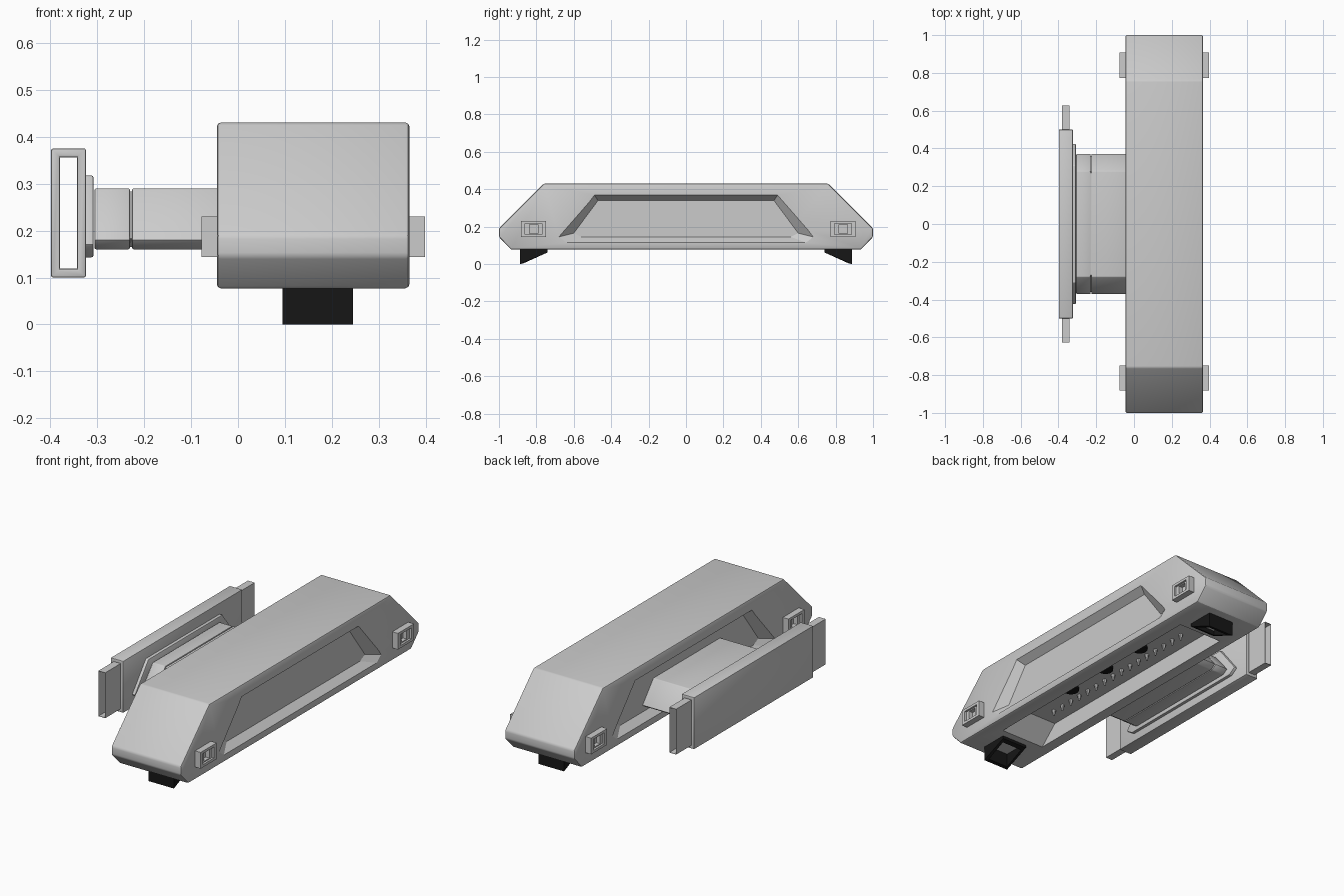
import bpy, math

if "Cube" in bpy.data.objects:
    bpy.data.objects.remove(bpy.data.objects["Cube"])

black = bpy.data.materials.new("black_rubber")
black.diffuse_color = (0.008, 0.008, 0.008, 1)
black.use_nodes = True
black.node_tree.nodes["Principled BSDF"].inputs["Base Color"].default_value = black.diffuse_color


def mesh_object(name, verts, faces, bevel=0, mat=None):
    me = bpy.data.meshes.new(name)
    me.from_pydata(verts, [], faces)
    ob = bpy.data.objects.new(name, me)
    bpy.context.collection.objects.link(ob)
    bpy.ops.object.select_all(action='DESELECT')
    ob.select_set(True)
    bpy.context.view_layer.objects.active = ob
    bpy.ops.object.mode_set(mode='EDIT')
    bpy.ops.mesh.select_all(action='SELECT')
    bpy.ops.mesh.normals_make_consistent(inside=False)
    bpy.ops.object.mode_set(mode='OBJECT')
    if bevel:
        m = ob.modifiers.new("bevel", 'BEVEL')
        m.width, m.segments = bevel, 2
        m.limit_method, m.angle_limit = 'ANGLE', math.radians(30)
        bpy.ops.object.modifier_apply(modifier="bevel")
        bpy.ops.object.shade_smooth_by_angle(angle=math.radians(30))
    if mat:
        me.materials.append(mat)
    return ob


def loft(name, x0, prof0, x1, prof1=None, **kw):
    """Solid between two (y, z) profiles at x0 and x1."""
    prof1 = prof1 or prof0
    n = len(prof0)
    verts = [(x0, y, z) for y, z in prof0] + [(x1, y, z) for y, z in prof1]
    faces = [(i, (i + 1) % n, n + (i + 1) % n, n + i) for i in range(n)]
    faces += [tuple(range(n)), tuple(range(n, 2 * n))]
    return mesh_object(name, verts, faces, **kw)


def tube(name, outer, inner, w0, w1, place, **kw):
    """Open ended tube; outer and inner are matching loops swept from w0 to w1."""
    n = len(outer)
    rings = [(outer, w0), (outer, w1), (inner, w1), (inner, w0)]
    verts = [place(u, v, w) for loop, w in rings for u, v in loop]
    faces = []
    for r in range(4):
        a, b = r * n, (r + 1) % 4 * n
        faces += [(a + i, a + (i + 1) % n, b + (i + 1) % n, b + i) for i in range(n)]
    return mesh_object(name, verts, faces, **kw)


def rect(u0, u1, v0, v1):
    return [(u0, v0), (u1, v0), (u1, v1), (u0, v1)]


def mirrored(half):
    """Close a profile given its +y half, from bottom to top."""
    return half + [(-y, z) for y, z in reversed(half)]


def cut(ob, cutter):
    m = ob.modifiers.new("cut", 'BOOLEAN')
    m.object, m.operation, m.solver = cutter, 'DIFFERENCE', 'EXACT'
    bpy.context.view_layer.objects.active = ob
    bpy.ops.object.modifier_apply(modifier="cut")
    bpy.data.objects.remove(cutter)


# Main housing with chamfered ends
X0, X1 = -0.045, 0.365
body = loft("housing", X0, mirrored([(0.935, 0.077), (1, 0.145), (1, 0.19), (0.76, 0.43)]),
            X1, bevel=0.008)

# Trapezoid recesses in both long sides
rim = mirrored([(0.64, 0.115), (0.68, 0.145), (0.49, 0.368)])
floor = mirrored([(0.56, 0.145), (0.60, 0.165), (0.47, 0.34)])
wide = mirrored([(0.66, 0.1075), (0.70, 0.14), (0.495, 0.375)])
for x, s in ((X0, 1), (X1, -1)):
    cut(body, loft("recess_cutter", x - s * 0.01, wide, x + s * 0.04, floor))

# Long slot in the underside
cut(body, loft("slot_cutter", 0.02, mirrored([(0.70, 0.0), (0.70, 0.077), (0.60, 0.17)]), 0.28))
bpy.ops.object.select_all(action='DESELECT')
body.select_set(True)
bpy.context.view_layer.objects.active = body
bpy.ops.object.shade_smooth_by_angle(angle=math.radians(25))

# Row of small teeth and three black studs inside the slot
for i in range(16):
    bpy.ops.mesh.primitive_cone_add(vertices=8, radius1=0.012, radius2=0.004, depth=0.035,
                                    location=(0.11, -0.5 + i / 15, 0.155),
                                    rotation=(math.pi, 0, 0))
    bpy.context.object.name = f"slot_tooth_{i}"
for i in (-1, 0, 1):
    bpy.ops.mesh.primitive_cylinder_add(vertices=24, radius=0.04, depth=0.02,
                                        location=(0.19, i * 0.27, 0.165))
    bpy.context.object.name = f"slot_stud_{i + 1}"
    bpy.context.object.data.materials.append(black)

# Hollow wedge feet
for s in (-1, 1):
    o, h = rect(0.095, 0.245, 0.74, 0.888), rect(0.11, 0.23, 0.76, 0.87)

    def foot_point(u, v, w):
        return (u, s * v, 0.08 if w else max(0.0, 0.062 - (v - 0.74) * 0.45))
    tube("foot", o, h, 0, 1, foot_point, mat=black)

# Latches near each end of both sides: outer frame and inner frame
for x, s in ((X0, -1), (X1, 1)):
    for y in (-0.815, 0.84):
        def latch_point(u, v, w):
            return (x + s * w, y + u, 0.187 + v)
        tube("latch_frame", rect(-0.067, 0.067, -0.043, 0.043),
             rect(-0.046, 0.046, -0.029, 0.029), -0.005, 0.033, latch_point)
        tube("latch_ring", rect(-0.046, 0.046, -0.029, 0.029),
             rect(-0.023, 0.023, -0.024, 0.024), -0.005, 0.022, latch_point)

# Neck in two pieces with a narrow gap, joined by a core
neck = mirrored([(0.34, 0.16), (0.372, 0.18), (0.28, 0.29)])
core = mirrored([(0.33, 0.165), (0.36, 0.183), (0.27, 0.283)])
loft("neck_inner", -0.226, neck, 0.0, bevel=0.004)
loft("neck_outer", -0.306, neck, -0.23, bevel=0.004)
loft("neck_core", -0.24, core, -0.21)

# Flange between neck and plate
loft("flange", -0.341, mirrored([(0.385, 0.143), (0.425, 0.17), (0.31, 0.317)]), -0.308,
     bevel=0.004)


# Strap holder plate: rectangular sleeve open at both ends, with a strap loop through it
def along_y(u, v, w):
    return (u, w, v)


tube("strap_sleeve", rect(-0.398, -0.324, 0.1, 0.375), rect(-0.38, -0.342, 0.118, 0.357),
     -0.5, 0.5, along_y, bevel=0.004)
tube("strap_loop", rect(-0.381, -0.341, 0.117, 0.358), rect(-0.379, -0.343, 0.119, 0.356),
     -0.627, 0.627, along_y)
